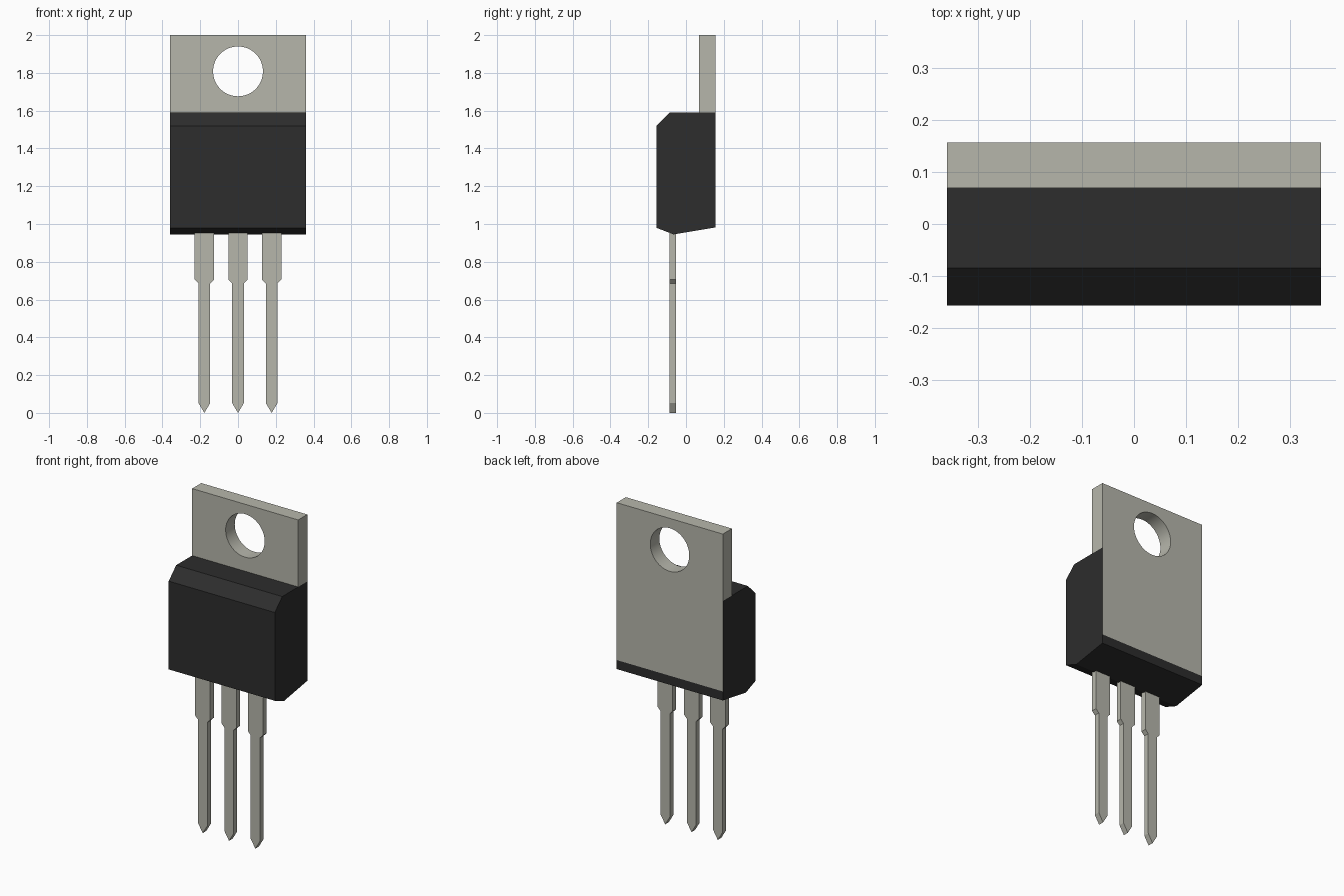
import bpy, bmesh, math

if "Cube" in bpy.data.objects:
    bpy.data.objects.remove(bpy.data.objects["Cube"])

def material(name, rgb):
    m = bpy.data.materials.new(name)
    m.diffuse_color = (*rgb, 1)
    m.use_nodes = True
    m.node_tree.nodes["Principled BSDF"].inputs["Base Color"].default_value = m.diffuse_color
    return m

METAL = material("dull metal", (0.47, 0.47, 0.41))
BLACK = material("black plastic", (0.026, 0.026, 0.026))

def prism(name, points, offset, depth, mats):
    """Extrude a closed outline of 3D points along one direction."""
    bm = bmesh.new()
    face = bm.faces.new([bm.verts.new(p) for p in points])
    ext = bmesh.ops.extrude_face_region(bm, geom=[face], use_keep_orig=True)
    verts = [g for g in ext["geom"] if isinstance(g, bmesh.types.BMVert)]
    bmesh.ops.translate(bm, verts=verts, vec=[c * depth for c in offset])
    bmesh.ops.recalc_face_normals(bm, faces=bm.faces)
    mesh = bpy.data.meshes.new(name)
    bm.to_mesh(mesh)
    bm.free()
    for m in mats:
        mesh.materials.append(m)
    obj = bpy.data.objects.new(name, mesh)
    bpy.context.collection.objects.link(obj)
    return obj

W, BACK, TOP = 0.359, 0.157, 1.59

# plastic body: side profile with chamfers, extruded across x
profile = [(-0.157, 0.98), (-0.066, 0.945), (BACK, 0.982), (BACK, 1.037),
           (BACK, TOP), (-0.085, TOP), (-0.157, 1.52)]
body = prism("body", [(-W, y, z) for y, z in profile], (1, 0, 0), 2 * W, [BLACK, METAL])
# exposed metal back above the lower plastic strip
for p in body.data.polygons:
    if p.normal.y > 0.99 and p.center.z > 1.1:
        p.material_index = 1

# mounting tab with a round hole
tab = prism("mounting_tab", [(x, 0.069, z) for x, z in
            [(-W, TOP), (W, TOP), (W, 2), (-W, 2)]], (0, 1, 0), BACK - 0.069, [METAL])
HOLE_Z, R, N = 1.808, 0.132, 64
cutter = prism("hole_cutter", [(R * math.cos(2 * math.pi * i / N), -0.1,
               HOLE_Z + R * math.sin(2 * math.pi * i / N)) for i in range(N)],
               (0, 1, 0), 0.5, [METAL])
cutter.hide_render = True
cutter.hide_set(True)
hole = tab.modifiers.new("hole", "BOOLEAN")
hole.operation = "DIFFERENCE"
hole.solver = "EXACT"
hole.object = cutter
bpy.context.view_layer.objects.active = tab
tab.select_set(True)
bpy.ops.object.modifier_apply(modifier="hole")
bpy.data.objects.remove(cutter)
bpy.ops.object.shade_smooth_by_angle(angle=math.radians(30))

# three stepped legs with pointed tips
half = [(0.0, 0.0), (0.031, 0.052), (0.031, 0.685), (0.051, 0.706), (0.051, 0.96)]
outline = half + [(-x, z) for x, z in reversed(half[1:])]
for side, cx in (("left", -0.178), ("middle", 0), ("right", 0.178)):
    prism(side + "_leg", [(cx + x, -0.087, z) for x, z in outline],
          (0, 1, 0), 0.034, [METAL])
